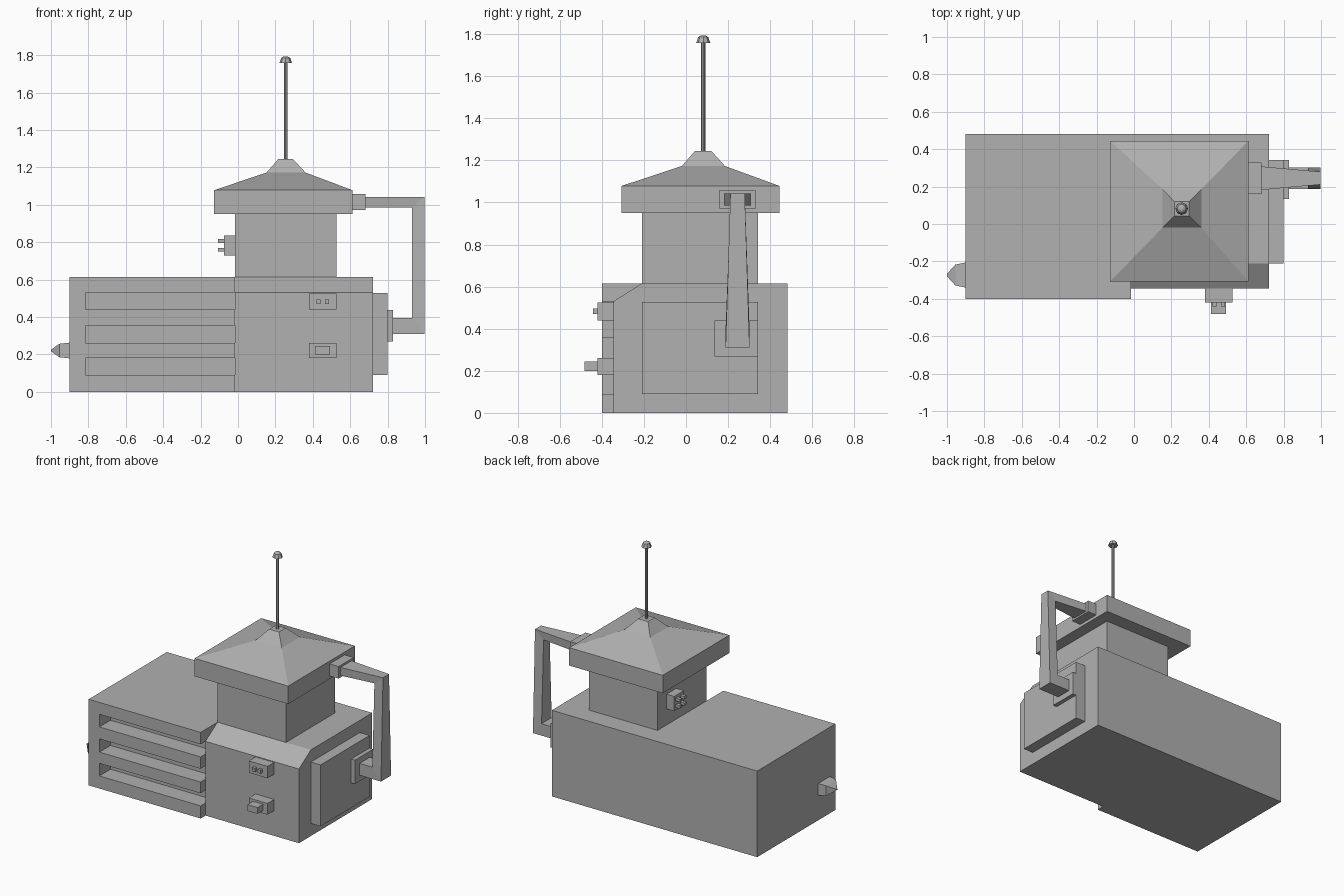
import bpy, bmesh
from math import cos, sin, pi

if "Cube" in bpy.data.objects:
    bpy.data.objects.remove(bpy.data.objects["Cube"])

# Dark grey used on every part
grey = bpy.data.materials.new("dark_grey")
grey.diffuse_color = (.44, .44, .44, 1)
grey.use_nodes = True
grey.node_tree.nodes["Principled BSDF"].inputs["Base Color"].default_value = grey.diffuse_color


def finish(name, bm):
    bmesh.ops.recalc_face_normals(bm, faces=bm.faces)
    me = bpy.data.meshes.new(name)
    bm.to_mesh(me)
    bm.free()
    me.materials.append(grey)
    ob = bpy.data.objects.new(name, me)
    bpy.context.collection.objects.link(ob)
    return ob


def loft(bm, rings):
    """Skin a list of equal-length point rings and cap both ends."""
    vs = [[bm.verts.new(p) for p in r] for r in rings]
    n = len(vs[0])
    for a, b in zip(vs, vs[1:]):
        for i in range(n):
            j = (i + 1) % n
            bm.faces.new((a[i], a[j], b[j], b[i]))
    bm.faces.new(vs[0])
    bm.faces.new(vs[-1])


def rect_z(x0, x1, y0, y1, z):
    return [(x0, y0, z), (x1, y0, z), (x1, y1, z), (x0, y1, z)]


def boxes(name, *dims):
    """One object from any number of (x0, x1, y0, y1, z0, z1) boxes."""
    bm = bmesh.new()
    for x0, x1, y0, y1, z0, z1 in dims:
        loft(bm, [rect_z(x0, x1, y0, y1, z) for z in (z0, z1)])
    return finish(name, bm)


def lathe(name, cx, cy, sides, profile):
    bm = bmesh.new()
    loft(bm, [[(cx + r * cos(2 * pi * i / sides), cy + r * sin(2 * pi * i / sides), z)
               for i in range(sides)] for r, z in profile])
    return finish(name, bm)


# Main body: stepped footprint, slots and chamfer cut away
bm = bmesh.new()
plan = [(-.9, -.4), (-.015, -.4), (-.015, -.345), (.723, -.345), (.723, .482), (-.9, .482)]
loft(bm, [[(x, y, z) for x, y in plan] for z in (0, .615)])
body = finish("body", bm)

slot_cutter = boxes("slot_cutter", *[(-.815, -.0148, -.5, -.275, z0, z1)
                                     for z0, z1 in ((.09, .18), (.26, .355), (.44, .53))])

bm = bmesh.new()
wedge = [(-.345 - .135, .53 - .085), (-.21 + .135, .615 + .085), (-.48, .70)]
loft(bm, [[(x, y, z) for y, z in wedge] for x in (-.0152, .8)])
chamfer_cutter = finish("chamfer_cutter", bm)

for cutter in (slot_cutter, chamfer_cutter):
    mod = body.modifiers.new(cutter.name, 'BOOLEAN')
    mod.operation, mod.solver, mod.object = 'DIFFERENCE', 'EXACT', cutter
    bpy.context.view_layer.objects.active = body
    bpy.ops.object.modifier_apply(modifier=mod.name)
    bpy.data.objects.remove(cutter)

# Tower and raised side panel
boxes("tower", (-.015, .526, -.21, .342, .615, .95))
boxes("side_panel", (.723, .80, -.21, .342, .09, .528))

# Roof: slab, shallow hip, steeper cap
bm = bmesh.new()
loft(bm, [rect_z(-.128, .612, -.307, .445, .95),
          rect_z(-.128, .612, -.307, .445, 1.078),
          rect_z(.153, .36, -.02, .185, 1.173),
          rect_z(.216, .294, .043, .12, 1.245)])
finish("roof", bm)

# Antenna
lathe("antenna_rod", .255, .082, 8, [(.01, 1.24), (.01, 1.765)])
lathe("antenna_tip", .255, .082, 8, [(.034, 1.757), (.024, 1.785), (.01, 1.794)])

# Pipe mounts
boxes("upper_pipe_mount", (.61, .683, .16, .33, .972, 1.058))
boxes("lower_pipe_mount", (.80, .83, .135, .342, .268, .438))

# Bent square pipe: each section is (outer x, z), (inner x, z), half width
bm = bmesh.new()
cy = .245
path = [((.68, 1.043), (.68, .985), .063),
        ((.998, 1.043), (.93, .985), .034),
        ((.998, .31), (.93, .395), .057),
        ((.83, .31), (.83, .395), .057)]
loft(bm, [[(o[0], cy - w, o[1]), (o[0], cy + w, o[1]),
           (i[0], cy + w, i[1]), (i[0], cy - w, i[1])] for o, i, w in path])
finish("bent_pipe", bm)

# Nozzle on the left end
bm = bmesh.new()
loft(bm, [[(x, -.273 + sy * hy, .221 + sz * hz)
           for sy, sz in ((-1, -1), (1, -1), (1, 1), (-1, 1))]
          for x, hy, hz in ((-.9, .067, .042), (-.955, .056, .036), (-1.0, .006, .004))])
finish("nozzle", bm)

# Front control boxes
boxes("upper_control_box", (.38, .527, -.42, -.34, .44, .525))
boxes("upper_control_buttons", *[(x, x + .022, -.442, -.42, .47, .495) for x in (.42, .465)])
boxes("lower_control_box", (.38, .527, -.42, -.34, .18, .26))
boxes("lower_control_knob", (.412, .492, -.482, -.42, .2, .245))

# Socket box on the tower's left face
boxes("tower_socket", (-.075, -.015, .13, .24, .73, .835))
boxes("tower_socket_pins", *[(-.107, -.075, y, y + .025, z, z + .02)
                             for y in (.147, .198) for z in (.75, .796)])
